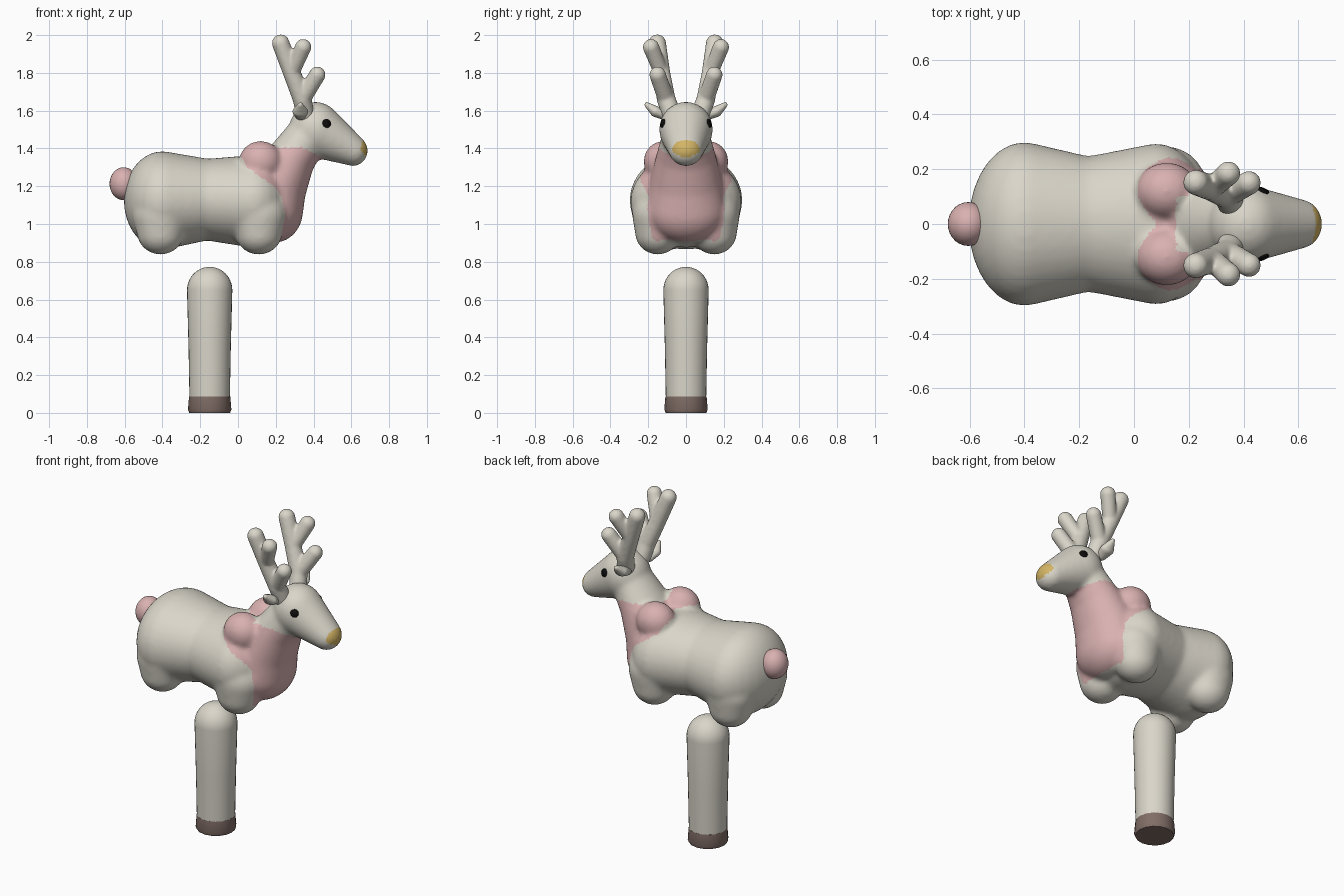
import bpy, bmesh, math
from mathutils import Vector, Matrix

if "Cube" in bpy.data.objects:
    bpy.data.objects.remove(bpy.data.objects["Cube"])


def material(name, rgb):
    m = bpy.data.materials.new(name)
    m.diffuse_color = (*rgb, 1)
    m.use_nodes = True
    m.node_tree.nodes["Principled BSDF"].inputs["Base Color"].default_value = m.diffuse_color
    return m


CREAM = material("warm grey", (0.70, 0.67, 0.59))
PINK = material("soft pink", (0.70, 0.44, 0.44))
GOLD = material("gold", (0.65, 0.46, 0.13))
BROWN = material("hoof brown", (0.22, 0.155, 0.135))
BLACK = material("black", (0.004, 0.004, 0.004))


def new_object(name, bm, *mats):
    me = bpy.data.meshes.new(name)
    bm.to_mesh(me)
    bm.free()
    ob = bpy.data.objects.new(name, me)
    bpy.context.collection.objects.link(ob)
    for m in mats:
        me.materials.append(m)
    for p in me.polygons:
        p.use_smooth = True
    return ob


def blob(bm, loc, radii):
    mat = Matrix.Translation(loc) @ Matrix.Diagonal((*radii, 1))
    bmesh.ops.create_uvsphere(bm, u_segments=28, v_segments=18, radius=1, matrix=mat)


def chain(bm, stations, steps=6):
    """Run of ellipsoids blended between (location, radii) stations."""
    for (a, ra), (b, rb) in zip(stations, stations[1:]):
        for i in range(steps + 1):
            t = i / steps
            blob(bm, Vector(a).lerp(b, t), Vector(ra).lerp(rb, t))


def fuse(ob, voxel, smooth):
    """Merge overlapping blobs into one soft skin."""
    r = ob.modifiers.new("skin", 'REMESH')
    r.mode, r.voxel_size, r.use_smooth_shade = 'VOXEL', voxel, True
    s = ob.modifiers.new("soften", 'SMOOTH')
    s.factor, s.iterations = 0.5, smooth
    mats = list(ob.data.materials)
    dg = bpy.context.evaluated_depsgraph_get()
    me = bpy.data.meshes.new_from_object(ob.evaluated_get(dg))
    ob.modifiers.clear()
    ob.data = me
    me.materials.clear()
    for m in mats:
        me.materials.append(m)
    for p in me.polygons:
        p.use_smooth = True
        p.material_index = 0


# Body, neck and head
bm = bmesh.new()
chain(bm, [((-0.40, 0, 1.125), (0.205, 0.30, 0.26)),
           ((-0.17, 0, 1.13), (0.2, 0.245, 0.215)),
           ((0.08, 0, 1.12), (0.2, 0.295, 0.245))], 8)
for s in (-1, 1):
    for x in (-0.41, 0.11):          # leg stumps
        chain(bm, [((x, s * 0.15, 1.05), (0.15, 0.135, 0.14)),
                   ((x, s * 0.15, 0.955), (0.125, 0.12, 0.117))], 4)
    blob(bm, (0.12, s * 0.12, 1.33), (0.115, 0.105, 0.11))   # scarf lumps
chain(bm, [((0.19, 0, 1.07), (0.155, 0.21, 0.17)),
           ((0.19, 0, 1.18), (0.17, 0.20, 0.17)),
           ((0.27, 0, 1.33), (0.135, 0.165, 0.12)),
           ((0.37, 0, 1.47), (0.11, 0.125, 0.12))], 7)
chain(bm, [((0.41, 0, 1.50), (0.14, 0.143, 0.147)),
           ((0.61, 0, 1.388), (0.078, 0.09, 0.082))], 10)
body = new_object("body", bm, CREAM, PINK, GOLD)
fuse(body, 0.012, 14)

# Scarf edge seen from the side: (height, x)
EDGE = [(0.90, 0.22), (1.05, 0.25), (1.15, 0.23), (1.20, 0.19),
        (1.25, 0.12), (1.30, 0.05), (1.37, 0.01), (1.46, 0.01)]


def edge_x(z):
    for (z0, x0), (z1, x1) in zip(EDGE, EDGE[1:]):
        if z <= z1:
            return x0 + (x1 - x0) * (z - z0) / (z1 - z0)
    return EDGE[-1][1]


def region(c):
    x, y, z = c.x, abs(c.y), c.z
    if x > 0.6 and (y / 0.072) ** 2 + ((z - 1.40) / 0.045) ** 2 < 1:
        return 2
    left = edge_x(z) + (0.07 * max(0, 1 - y / 0.1) if z > 1.28 else 0)
    top = 1.45 if x < 0.2 else 1.405 - max(0, x - 0.34) * 0.5
    nape = 0.155 < x < 0.3 and y < 0.1 and z > 1.36
    if 0.91 < z < top and left < x < 0.46 and not nape:
        return 1
    return 0


for p in body.data.polygons:
    p.material_index = region(p.center)

# Tail
bm = bmesh.new()
blob(bm, (-0.605, 0, 1.213), (0.075, 0.08, 0.087))
new_object("tail", bm, PINK)

bpy.context.view_layer.update()
for s, side in ((-1, "right"), (1, "left")):
    # Antler: main beam with two tines
    bm = bmesh.new()
    fork_low, fork_high = (0.34, s * 0.105, 1.66), (0.285, s * 0.13, 1.80)
    r = (0.047,) * 3
    chain(bm, [((0.355, s * 0.075, 1.58), (0.05,) * 3), (fork_low, (0.05,) * 3),
               (fork_high, r), ((0.226, s * 0.152, 1.957), r)], 10)
    chain(bm, [(fork_high, (0.04,) * 3), ((0.345, s * 0.185, 1.936), (0.044,) * 3)], 8)
    chain(bm, [(fork_low, (0.045,) * 3), ((0.42, s * 0.15, 1.79), (0.044,) * 3)], 8)
    fuse_me = new_object(side + "_antler", bm, CREAM)
    fuse(fuse_me, 0.008, 8)

    # Ear
    bm = bmesh.new()
    chain(bm, [((0.33, s * 0.11, 1.575), (0.03, 0.03, 0.025)),
               ((0.33, s * 0.16, 1.595), (0.043, 0.03, 0.03)),
               ((0.33, s * 0.208, 1.632), (0.014, 0.014, 0.014))], 8)
    fuse(new_object(side + "_ear", bm, CREAM), 0.007, 4)

    # Eye plate laid on the head surface
    hit, loc, normal, _ = body.ray_cast(Vector((0.47, s * 0.5, 1.533)), Vector((0, -s, 0)))
    if not hit:
        loc, normal = Vector((0.47, s * 0.12, 1.533)), Vector((0.3, s, 0.2)).normalized()
    bm = bmesh.new()
    rot = normal.to_track_quat('Z', 'Y').to_matrix().to_4x4()
    bmesh.ops.create_cone(bm, cap_ends=True, segments=16, radius1=0.025, radius2=0.023,
                          depth=0.008, matrix=Matrix.Translation(loc) @ rot)
    new_object(side + "_eye", bm, BLACK)


def lathe(name, profile, mat, segments):
    bm = bmesh.new()
    vs = [bm.verts.new((r, 0, z)) for r, z in profile]
    es = [bm.edges.new(pair) for pair in zip(vs, vs[1:])]
    bmesh.ops.spin(bm, geom=vs + es, cent=(0, 0, 0), axis=(0, 0, 1),
                   angle=2 * math.pi, steps=segments)
    bmesh.ops.remove_doubles(bm, verts=bm.verts, dist=1e-5)
    bmesh.ops.recalc_face_normals(bm, faces=bm.faces)
    ob = new_object(name, bm, mat)
    ob.location.x = -0.15
    bpy.ops.object.select_all(action='DESELECT')
    ob.select_set(True)
    bpy.context.view_layer.objects.active = ob
    bpy.ops.object.shade_smooth_by_angle(angle=math.radians(40))
    return ob


# Single free-standing leg with a rounded top, and its hoof
dome = [(0.12 * math.cos(a), 0.65 + 0.123 * math.sin(a))
        for a in (math.radians(9 * i) for i in range(1, 10))]
lathe("leg", [(0.107, 0.08), (0.112, 0.35), (0.12, 0.65)] + dome + [(0, 0.773)], CREAM, 32)
lathe("hoof", [(0, 0), (0.108, 0), (0.115, 0.018), (0.109, 0.088), (0.1, 0.088)], BROWN, 16)
